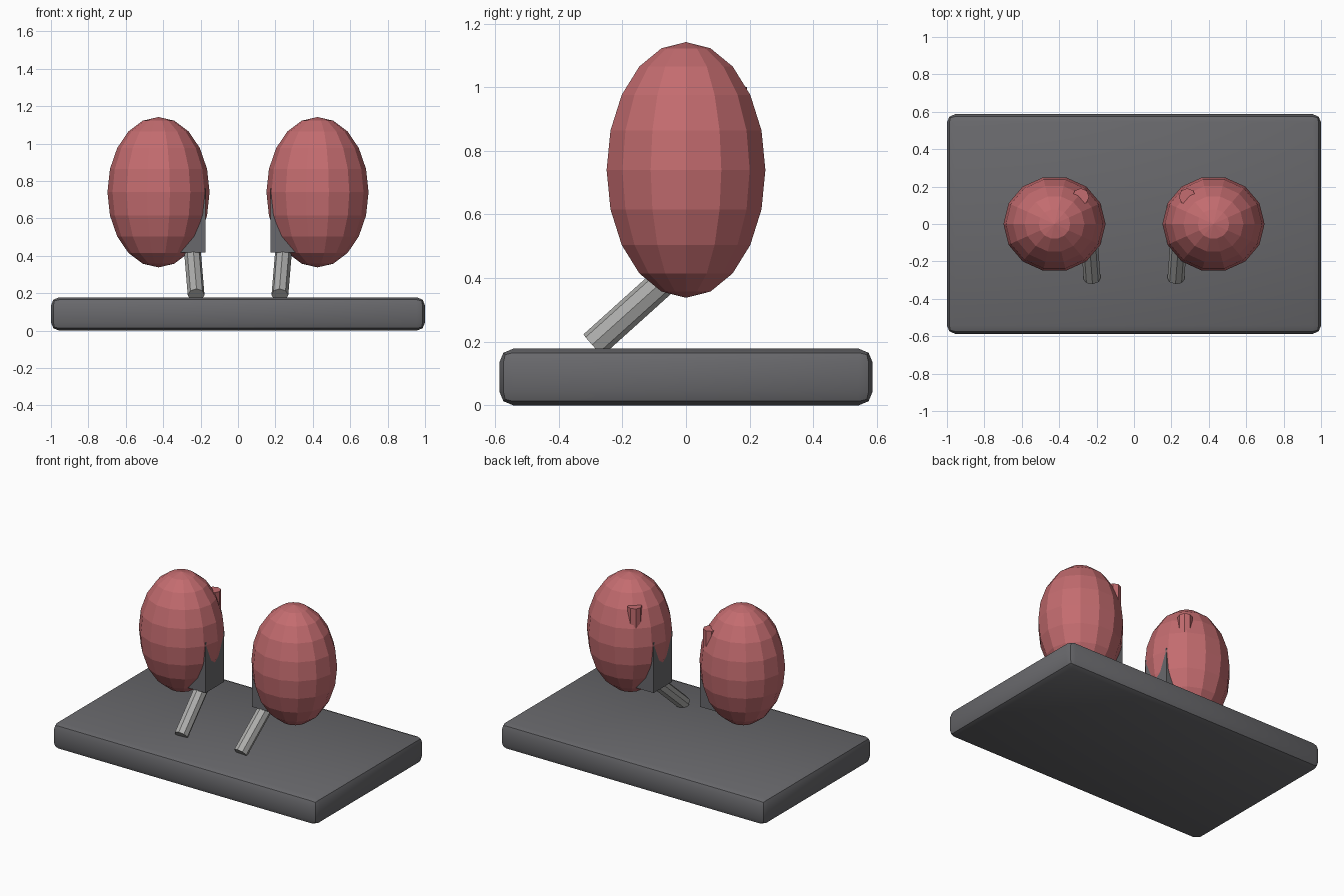
import bpy, bmesh
from mathutils import Vector, Matrix

if "Cube" in bpy.data.objects:
    bpy.data.objects.remove(bpy.data.objects["Cube"])


def material(name, rgb):
    m = bpy.data.materials.new(name)
    m.diffuse_color = (*rgb, 1)
    m.use_nodes = True
    m.node_tree.nodes["Principled BSDF"].inputs["Base Color"].default_value = m.diffuse_color
    return m


RED = material("red", (0.55, 0.15, 0.16))
DARK = material("dark_grey", (0.14, 0.14, 0.15))
STEEL = material("light_grey", (0.42, 0.42, 0.41))


def add(name, bm, mat):
    mesh = bpy.data.meshes.new(name)
    bm.to_mesh(mesh)
    bm.free()
    mesh.materials.append(mat)
    ob = bpy.data.objects.new(name, mesh)
    bpy.context.collection.objects.link(ob)
    return ob


def box(name, lo, hi, mat):
    lo, hi = Vector(lo), Vector(hi)
    bm = bmesh.new()
    bmesh.ops.create_cube(bm, size=1, matrix=Matrix.LocRotScale((lo + hi) / 2, None, hi - lo))
    return add(name, bm, mat)


def rod(name, a, b, r, mat, sides=8):
    a, b = Vector(a), Vector(b)
    bm = bmesh.new()
    m = Matrix.Translation((a + b) / 2) @ (b - a).to_track_quat('Z', 'Y').to_matrix().to_4x4()
    bmesh.ops.create_cone(bm, cap_ends=True, segments=sides, radius1=r, radius2=r,
                          depth=(b - a).length, matrix=m)
    return add(name, bm, mat)


def pod(name, centre, radii, mat):
    # 14 x 10 faceted ellipsoid with corners on the x axis
    rings, segs = 10, 14
    bm = bmesh.new()
    prof = []
    for i in range(rings + 1):
        v = Matrix.Rotation(3.14159265 * i / rings, 3, 'Y') @ Vector((0, 0, 1))
        prof.append(bm.verts.new(v))
    edges = [bm.edges.new(p) for p in zip(prof, prof[1:])]
    bmesh.ops.spin(bm, geom=prof + edges, cent=(0, 0, 0), axis=(0, 0, 1),
                   angle=2 * 3.14159265, steps=segs)
    bmesh.ops.remove_doubles(bm, verts=bm.verts, dist=1e-4)
    bmesh.ops.recalc_face_normals(bm, faces=bm.faces)
    bmesh.ops.transform(bm, verts=bm.verts, matrix=Matrix.LocRotScale(Vector(centre), None, Vector(radii)))
    return add(name, bm, mat)


# Base slab with rounded edges
base = box("base", (-1, -0.587, 0), (1, 0.587, 0.178), DARK)
bev = base.modifiers.new("bevel", 'BEVEL')
bev.width, bev.segments = 0.044, 2
bpy.context.view_layer.objects.active = base
base.select_set(True)
bpy.ops.object.modifier_apply(modifier="bevel")
bpy.ops.object.shade_smooth_by_angle()

# Two mirrored pods with bracket, lever and rear peg
for side, s in (("left", -1), ("right", 1)):
    pod(f"{side}_pod", (s * 0.425, 0, 0.74), (0.273, 0.256, 0.402), RED)
    x0, x1 = sorted((s * 0.175, s * 0.325))
    box(f"{side}_bracket", (x0, -0.1, 0.418), (x1, 0.1, 0.76), DARK)
    rod(f"{side}_lever", (s * 0.224, -0.292, 0.19), (s * 0.245, -0.01, 0.444), 0.045, STEEL)
    rod(f"{side}_peg", (s * 0.285, 0.146, 0.74), (s * 0.285, 0.146, 1.0), 0.045, RED)
